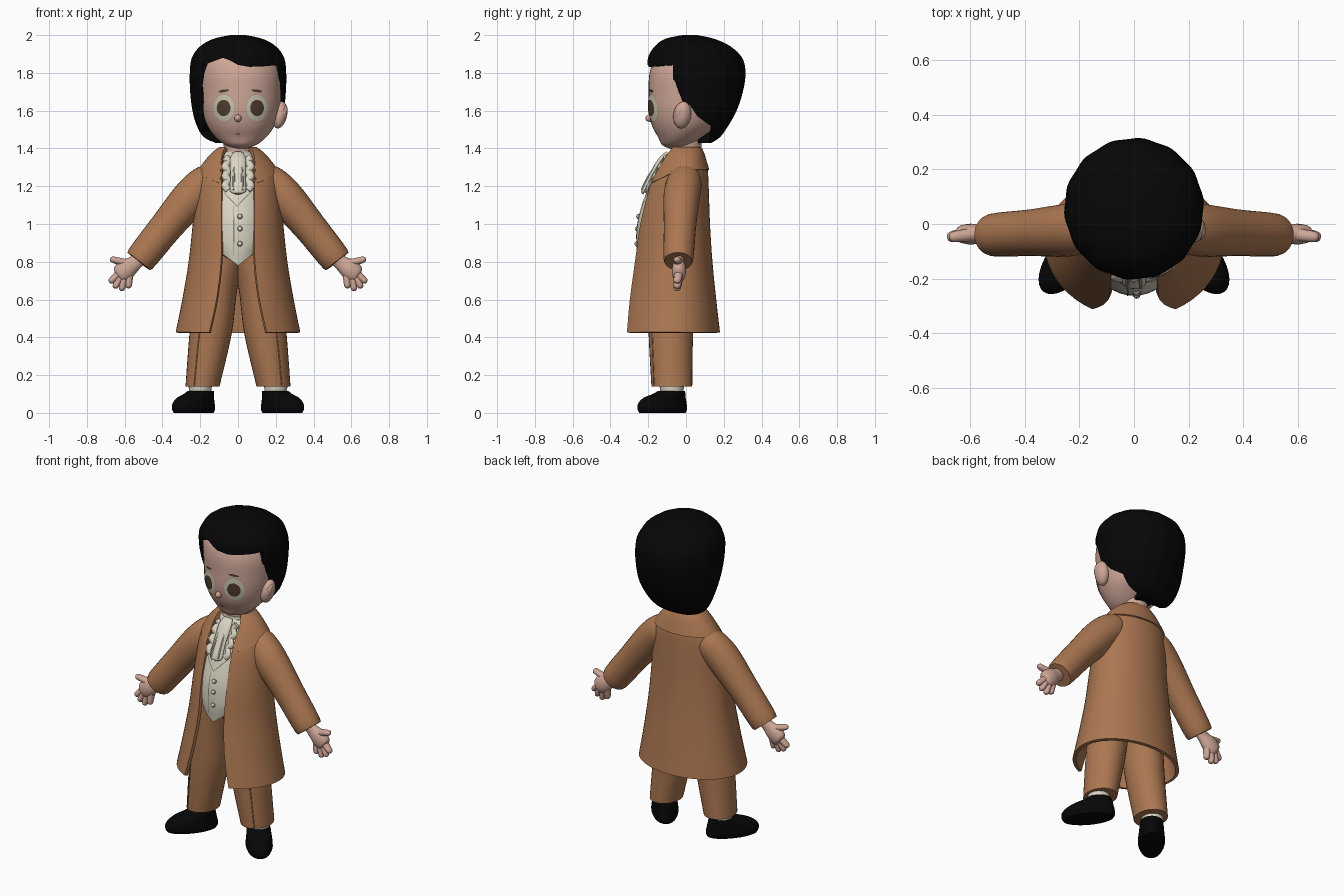
import bpy, bmesh
from math import sin, cos, pi, asin, radians
from mathutils import Vector, Matrix

if "Cube" in bpy.data.objects:
    bpy.data.objects.remove(bpy.data.objects["Cube"])


def material(name, *rgb):
    m = bpy.data.materials.new(name)
    m.use_nodes = True
    m.diffuse_color = (*rgb, 1)
    m.node_tree.nodes["Principled BSDF"].inputs["Base Color"].default_value = (*rgb, 1)
    return m


CLOTH = material("brown cloth", .41, .185, .083)
SKIN = material("skin", .62, .38, .31)
CREAM = material("cream linen", .70, .66, .54)
BLACK = material("black", .002, .002, .002)
EYE = material("eye white", .60, .56, .43)
IRIS = material("brown iris", .08, .045, .027)
LID = material("eyelid rim", .46, .38, .28)
SEAM = material("linen seam", .26, .24, .18)


def finish(name, bm, mat, mods=()):
    """Store a bmesh as an object, apply its modifiers and shade it."""
    bmesh.ops.recalc_face_normals(bm, faces=bm.faces)
    me = bpy.data.meshes.new(name)
    bm.to_mesh(me)
    bm.free()
    ob = bpy.data.objects.new(name, me)
    bpy.context.collection.objects.link(ob)
    me.materials.append(mat)
    bpy.ops.object.select_all(action='DESELECT')
    ob.select_set(True)
    bpy.context.view_layer.objects.active = ob
    for kind, settings in mods:
        mod = ob.modifiers.new(kind, kind)
        for key, value in settings.items():
            setattr(mod, key, value)
        bpy.ops.object.modifier_apply(modifier=mod.name)
    bpy.ops.object.shade_smooth_by_angle(angle=radians(40))
    return ob


def smooth(rows, k=4):
    """Smoothly interpolate rows of section values."""
    out = []
    for i in range(len(rows) - 1):
        four = rows[max(i - 1, 0)], rows[i], rows[i + 1], rows[min(i + 2, len(rows) - 1)]
        for j in range(k):
            t = j / k
            out.append(tuple(.5 * (2*b + (c - a)*t + (2*a - 5*b + 4*c - d)*t*t
                                   + (3*b - a - 3*c + d)*t**3) for a, b, c, d in zip(*four)))
    return out + [rows[-1]]


def loft(rings, closed=True):
    bm = bmesh.new()
    vs = [[bm.verts.new(p) for p in ring] for ring in rings]
    n = len(vs[0])
    for a, b in zip(vs, vs[1:]):
        for i in range(n if closed else n - 1):
            j = (i + 1) % n
            bm.faces.new((a[i], a[j], b[j], b[i]))
    if closed:
        bm.faces.new(vs[0])
        bm.faces.new(vs[-1])
    return bm


def oval(c, u, v, n=32, wave=0):
    return [c + (u * cos(a) + v * sin(a)) * (1 + wave * sin(14 * a))
            for a in (2 * pi * i / n for i in range(n))]


def body(rows, n=40, wave=0):
    """Stack of flat ovals: z, centre x, centre y, radius x, radius y."""
    return loft([oval(Vector((x, y, z)), Vector((rx, 0, 0)), Vector((0, ry, 0)), n, wave)
                 for z, x, y, rx, ry in smooth(rows)])


def tube(rows, flat=1, n=16):
    """Tube along x, y, z, radius rows; flat scales the depth."""
    rows = smooth(rows)
    rings = []
    for i, row in enumerate(rows):
        t = Vector(rows[min(i + 1, len(rows) - 1)][:3]) - Vector(rows[max(i - 1, 0)][:3])
        side = t.cross(Vector((0, 1, 0))).normalized()
        depth = side.cross(t).normalized()
        rings.append(oval(Vector(row[:3]), side * row[3], depth * row[3] * flat, n))
    return loft(rings)


def wrap(rows, n=48):
    """Open-fronted shell: z, centre y, radius x, front, back, half opening."""
    rings = []
    for z, cy, rx, front, back, gap in smooth(rows):
        a0 = asin(gap / rx)
        ring = []
        for i in range(n + 1):
            a = a0 + (2 * pi - 2 * a0) * i / n
            ring.append((rx * sin(a), cy - (front if cos(a) > 0 else back) * cos(a), z))
        rings.append(ring)
    return loft(rings, closed=False)


def ball(name, loc, scale, mat, tilt=(0, 0)):
    bm = bmesh.new()
    turn = Matrix.Rotation(tilt[0], 3, 'X') @ Matrix.Rotation(tilt[1], 3, 'Y')
    bmesh.ops.create_uvsphere(bm, u_segments=20, v_segments=12, radius=1,
                              matrix=Matrix.LocRotScale(Vector(loc), turn, Vector(scale)))
    return finish(name, bm, mat)


def decal(name, target, x, z, rx, rz, mat, lift, turn=0):
    """Thin oval plate laid onto the front of a target."""
    bm = bmesh.new()
    bmesh.ops.create_grid(bm, x_segments=14, y_segments=14, size=1)
    for v in bm.verts:
        a, b = v.co.x, v.co.y
        a, b = a * (1 - b*b/2) ** .5 * rx, b * (1 - a*a/2) ** .5 * rz
        v.co = (x + a*cos(turn) - b*sin(turn), -.6, z + a*sin(turn) + b*cos(turn))
    return finish(name, bm, mat, [('SHRINKWRAP', dict(
        target=target, wrap_method='PROJECT', use_project_y=True,
        wrap_mode='ABOVE_SURFACE', offset=lift))])


def prism(name, points, push):
    """Cutter pushed out from an outline."""
    ob = finish(name, loft([points, [Vector(p) + Vector(push) for p in points]]), BLACK)
    ob.hide_render = True
    return ob


# Head, face and neck
head = finish("head", body([(1.40, .015, -.05, .03, .04), (1.42, .015, -.05, .085, .078),
    (1.46, .015, -.03, .135, .118), (1.52, .015, -.008, .178, .172), (1.60, .015, 0, .205, .198),
    (1.70, .015, .005, .215, .203), (1.80, .01, .01, .22, .203), (1.88, 0, .02, .2, .18),
    (1.95, 0, .02, .1, .1)]), SKIN)
finish("neck", body([(1.28, 0, 0, .09, .08), (1.38, 0, 0, .075, .08), (1.46, 0, 0, .08, .085)]), SKIN)
ball("nose", (0, -.188, 1.56), (.019, .027, .02), SKIN)
lean = (radians(-10), radians(12))
ball("left_ear", (.222, -.02, 1.577), (.038, .047, .073), SKIN, lean)
ball("left_ear_hollow", (.244, -.032, 1.587), (.016, .026, .043), SKIN, lean)
for side, x in (("right", -.073), ("left", .098)):
    s = 1 if x > 0 else -1
    decal(side + "_eyelid", head, x, 1.615, .059, .076, LID, .003)
    decal(side + "_eye", head, x, 1.615, .054, .069, EYE, .005)
    decal(side + "_iris", head, x, 1.615, .035, .042, IRIS, .008)
    decal(side + "_eyebrow", head, x, 1.705, .028, .007, IRIS, .004, -s * .15)
decal("mouth", head, 0, 1.478, .014, .003, IRIS, .004)

# Hair, trimmed along the hairline, around the left ear and below the right one
fringe = [(-.19, 1.38), (-.192, 1.7), (-.178, 1.8), (-.16, 1.85), (-.08, 1.88), (-.04, 1.865),
          (0, 1.842), (.06, 1.832), (.14, 1.835), (.3, 1.85), (.3, 1.38)]
nape = [(-.12, 1.36), (-.12, 1.64), (.02, 1.63), (.06, 1.57), (.13, 1.52), (.12, 1.36)]
cheek = [(-.12, 1.36), (-.12, 1.56), (-.03, 1.525), (.07, 1.49), (.10, 1.36)]
cutters = [prism("fringe_cutter", [(x, -.5, z) for x, z in fringe], (0, .43, 0)),
           prism("left_ear_cutter", [(.05, y, z) for y, z in nape], (.4, 0, 0)),
           prism("right_cheek_cutter", [(-.06, y, z) for y, z in cheek], (-.4, 0, 0))]
finish("hair", body([(1.43, -.01, .085, .11, .05), (1.46, -.01, .085, .17, .095), (1.52, -.005, .08, .212, .143),
    (1.60, 0, .075, .24, .192), (1.70, 0, .066, .252, .234), (1.80, 0, .058, .254, .256),
    (1.88, 0, .048, .243, .248), (1.94, 0, .035, .2, .2), (1.98, 0, .02, .13, .13),
    (2.0, 0, .02, .04, .04)], 84, .009), BLACK,
    [('BOOLEAN', dict(object=c, operation='DIFFERENCE', solver='EXACT')) for c in cutters])
for cutter in cutters:
    bpy.data.objects.remove(cutter)

# Waistcoat with a pointed hem
bm = body([(.78, 0, -.075, .16, .175), (.88, 0, -.08, .17, .182), (1.0, 0, -.08, .17, .178),
           (1.1, 0, -.065, .17, .168), (1.2, 0, -.045, .16, .15), (1.3, 0, -.02, .13, .115),
           (1.37, 0, 0, .09, .088)])
for v in bm.verts:
    if v.co.z < .9:
        v.co.z += min(abs(v.co.x), .1) * .75 * (.9 - v.co.z) / .12
waistcoat = finish("waistcoat", bm, CREAM)
decal("waistcoat_edge", waistcoat, -.022, .965, .003, .13, SEAM, .003)
for s in (-1, 1):
    decal("neckline_seam", waistcoat, s * .035 - .005, 1.13, .003, .055, SEAM, .003, -s * .75)
for z, y in ((1.04, -.251), (.975, -.258), (.895, -.261)):
    ball("waistcoat_button", (.01, y, z), (.014, .01, .014), SEAM)
    ball("button_top", (.01, y - .003, z), (.011, .01, .011), CREAM)

# Shirt collar and ruffled neckcloth
finish("shirt_collar", body([(1.33, 0, 0, .095, .095), (1.385, 0, 0, .082, .085)]), CREAM)
finish("neckcloth", tube([(0, -.095, 1.375, .03), (0, -.13, 1.34, .042), (0, -.185, 1.25, .04),
    (0, -.22, 1.175, .042), (0, -.222, 1.165, .02)], .4), CREAM)
for s in (-1, 1):
    finish("neckcloth_ruffle", tube([(s * (.06 + .008 * (-1) ** i), -.105 - .0145 * i - .004 * (-1) ** i,
        1.355 - .025 * i, .019) for i in range(8)], .6, 10), CREAM)
    finish("neckcloth_fold", tube([(s * .018, -.137, 1.345, .005), (s * .022, -.2, 1.25, .006),
        (s * .024, -.234, 1.18, .006)], 1, 8), CREAM)

# Open-fronted long coat, and a collar dropping into lapels
thick = [('SOLIDIFY', dict(thickness=.02, offset=0))]
finish("coat", wrap([(.425, -.06, .32, .275, .23, .148), (.6, -.05, .285, .258, .2, .11),
    (.8, -.04, .252, .235, .17, .086), (1.0, -.035, .23, .212, .152, .084), (1.2, -.02, .212, .175, .13, .083),
    (1.3, -.005, .182, .14, .108, .082), (1.37, 0, .115, .105, .08, .078)]), CLOTH, thick)
bm = wrap([(1.285, -.008, .2, .16, .122, .092), (1.32, -.005, .175, .143, .108, .088),
           (1.37, 0, .132, .115, .088, .08), (1.4, 0, .092, .088, .074, .062)])
for v in bm.verts:
    drop = max(0, -v.co.y - .03) * (1.4 - v.co.z) / .115
    v.co.z -= drop * .6
    v.co.y -= drop * .22
finish("coat_collar", bm, CLOTH, thick)

# Legs, shoes, arms and hands, mirrored
for side, s in (("right", -1), ("left", 1)):
    finish(side + "_trouser_leg", body([(.14, s * .188, -.075, .09, .108), (.42, s * .145, -.08, .112, .118),
        (.66, s * .117, -.072, .114, .13), (.85, s * .08, -.055, .125, .15)], 32), CLOTH)
    finish(side + "_trouser_seam", tube([(s * .232, -.168, .145, .004), (s * .205, -.178, .42, .004),
        (s * .17, -.185, .62, .004)], 1, 8), CLOTH)
    finish(side + "_sock", body([(.05, s * .2, -.075, .05, .05), (.11, s * .2, -.075, .058, .06),
        (.16, s * .2, -.075, .064, .068)], 24), CREAM)

    along, across = Vector((s * .62, -.785, 0)), Vector((.785, s * .62, 0))
    base = Vector((s * .235, -.125, 0))
    finish(side + "_shoe", loft([oval(base + along * shift + Vector((0, 0, z)), along * l, across * w)
        for z, shift, l, w in smooth([(0, 0, .147, .068), (.02, 0, .156, .077), (.05, 0, .152, .076),
            (.08, -.015, .13, .072), (.1, -.045, .096, .069), (.117, -.062, .074, .065)])]), BLACK)

    finish(side + "_sleeve", tube([(s * .1, 0, 1.285, .05), (s * .15, -.005, 1.235, .09),
        (s * .24, -.022, 1.15, .1), (s * .38, -.032, .985, .088), (s * .515, -.04, .815, .081),
        (s * .517, -.04, .812, .06)], .97, 28), CLOTH)
    finish(side + "_palm", tube([(s * .49, -.037, .845, .036), (s * .545, -.037, .795, .04),
        (s * .59, -.037, .762, .054), (s * .625, -.037, .73, .048), (s * .638, -.037, .72, .025)], .7), SKIN)
    digits = {"thumb": (.58, .79, .677, .815), "index_finger": (.622, .745, .68, .69),
              "middle_finger": (.615, .735, .654, .66), "ring_finger": (.6, .73, .617, .646),
              "little_finger": (.575, .735, .58, .66)}
    for digit, (x0, z0, x1, z1) in digits.items():
        finish(side + "_" + digit, tube([(s * (x0 + (x1 - x0) * t), -.037 - .012 * t, z0 + (z1 - z0) * t, r)
            for t, r in ((0, .021), (.5, .019), (.88, .016), (1, .006))], 1.15, 12), SKIN)
